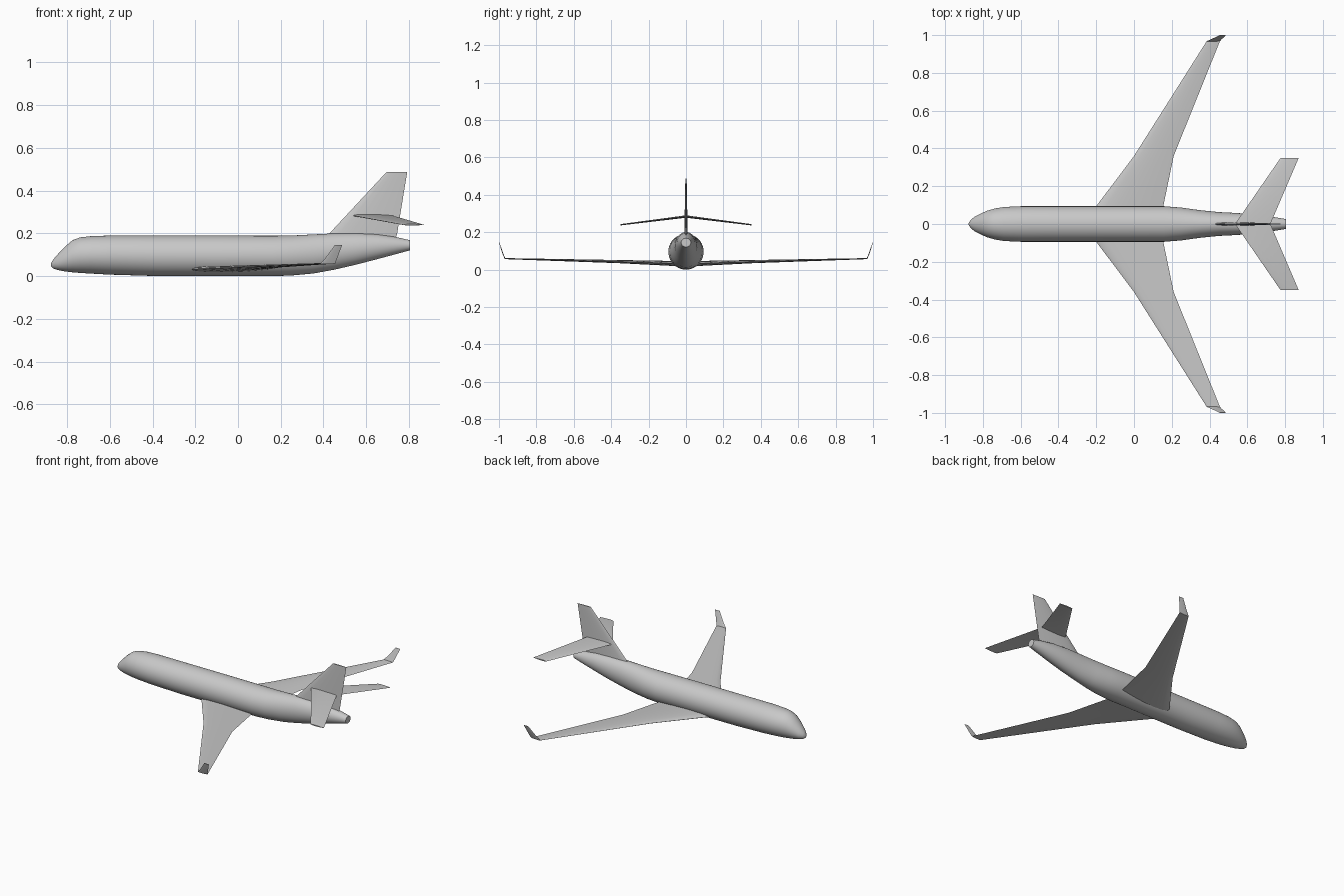
import bpy
import bmesh
import math
from mathutils import Vector

cube = bpy.data.objects.get("Cube")
if cube:
    bpy.data.objects.remove(cube, do_unlink=True)

# Single grey paint for the whole airframe
paint = bpy.data.materials.new("light_grey_paint")
paint.use_nodes = True
grey = (0.58, 0.58, 0.58, 1)
paint.diffuse_color = grey
paint.node_tree.nodes["Principled BSDF"].inputs["Base Color"].default_value = grey


def loft(name, rings, cap_start=True, mirror=False, angle=30):
    """Skin a list of closed rings into one object."""
    bm = bmesh.new()
    loops = [[bm.verts.new(p) for p in ring] for ring in rings]
    count = len(loops[0])
    for a, b in zip(loops, loops[1:]):
        for i in range(count):
            j = (i + 1) % count
            bm.faces.new((a[i], a[j], b[j], b[i]))
    if cap_start:
        bm.faces.new(loops[0])
    bm.faces.new(loops[-1])
    bmesh.ops.recalc_face_normals(bm, faces=bm.faces)
    mesh = bpy.data.meshes.new(name)
    bm.to_mesh(mesh)
    bm.free()
    mesh.materials.append(paint)
    obj = bpy.data.objects.new(name, mesh)
    bpy.context.collection.objects.link(obj)
    if mirror:
        mod = obj.modifiers.new("mirror", "MIRROR")
        mod.use_axis = (False, True, False)
    bpy.ops.object.select_all(action="DESELECT")
    obj.select_set(True)
    bpy.context.view_layer.objects.active = obj
    bpy.ops.object.shade_smooth_by_angle(angle=math.radians(angle))
    return obj


def ellipse(x, bottom, top, half_width, sides=40):
    """Fuselage cross-section at station x."""
    mid, half = (top + bottom) / 2, (top - bottom) / 2
    turns = [math.tau * i / sides for i in range(sides)]
    return [(x, half_width * math.cos(t), mid + half * math.sin(t)) for t in turns]


def airfoil(lead, trail_x, thickness, normal, steps=8):
    """Symmetric airfoil ring from its leading edge point along +x."""
    lead, normal = Vector(lead), Vector(normal).normalized()
    chord = trail_x - lead.x
    ring = []
    for i in range(2 * steps):
        t = math.pi * i / steps
        u = (1 - math.cos(t)) / 2
        shape = 1.3 * math.sqrt(u) * (1 - u) * thickness
        side = 1 if i < steps else -1
        ring.append(lead + Vector((chord * u, 0, 0)) + normal * shape * side)
    return ring


# Fuselage: station, belly height, crown height, half width
body = [
    (-0.875, 0.045, 0.06, 0.006),
    (-0.865, 0.036, 0.078, 0.021),
    (-0.845, 0.029, 0.101, 0.038),
    (-0.81, 0.022, 0.138, 0.056),
    (-0.775, 0.018, 0.168, 0.071),
    (-0.74, 0.015, 0.181, 0.081),
    (-0.69, 0.012, 0.187, 0.09),
    (-0.6, 0.007, 0.19, 0.094),
    (-0.4, 0.001, 0.19, 0.094),
    (-0.1, 0, 0.19, 0.094),
    (0.16, 0, 0.189, 0.094),
    (0.25, 0.003, 0.19, 0.087),
    (0.35, 0.012, 0.195, 0.073),
    (0.45, 0.03, 0.2, 0.063),
    (0.55, 0.053, 0.201, 0.058),
    (0.65, 0.079, 0.196, 0.049),
    (0.74, 0.103, 0.183, 0.037),
    (0.805, 0.121, 0.168, 0.026),
]
loft("fuselage", [ellipse(*s) for s in body], angle=40)

# Main wings with a kinked trailing edge and upturned tips
up = (0, 0, 1)
loft("main_wings", [
    airfoil((-0.27, 0, 0.03), 0.135, 0.03, up),
    airfoil((-0.2, 0.094, 0.034), 0.155, 0.026, up),
    airfoil((0, 0.36, 0.043), 0.21, 0.017, up),
    airfoil((0.385, 0.968, 0.059), 0.455, 0.006, (0, -0.4, 1)),
    airfoil((0.408, 0.978, 0.083), 0.464, 0.004, (0, -1, 0.35)),
    airfoil((0.453, 0.999, 0.145), 0.487, 0.003, (0, -1, 0.3)),
], cap_start=False, mirror=True)

# Vertical fin
sideways = (0, 1, 0)
loft("tail_fin", [
    airfoil((0.38, 0, 0.15), 0.73, 0.02, sideways),
    airfoil((0.428, 0, 0.2), 0.745, 0.018, sideways),
    airfoil((0.695, 0, 0.487), 0.792, 0.007, sideways),
])

# Tailplane with drooping tips
loft("tailplane", [
    airfoil((0.535, 0, 0.284), 0.722, 0.013, up),
    airfoil((0.776, 0.35, 0.24), 0.872, 0.007, up),
], cap_start=False, mirror=True)
